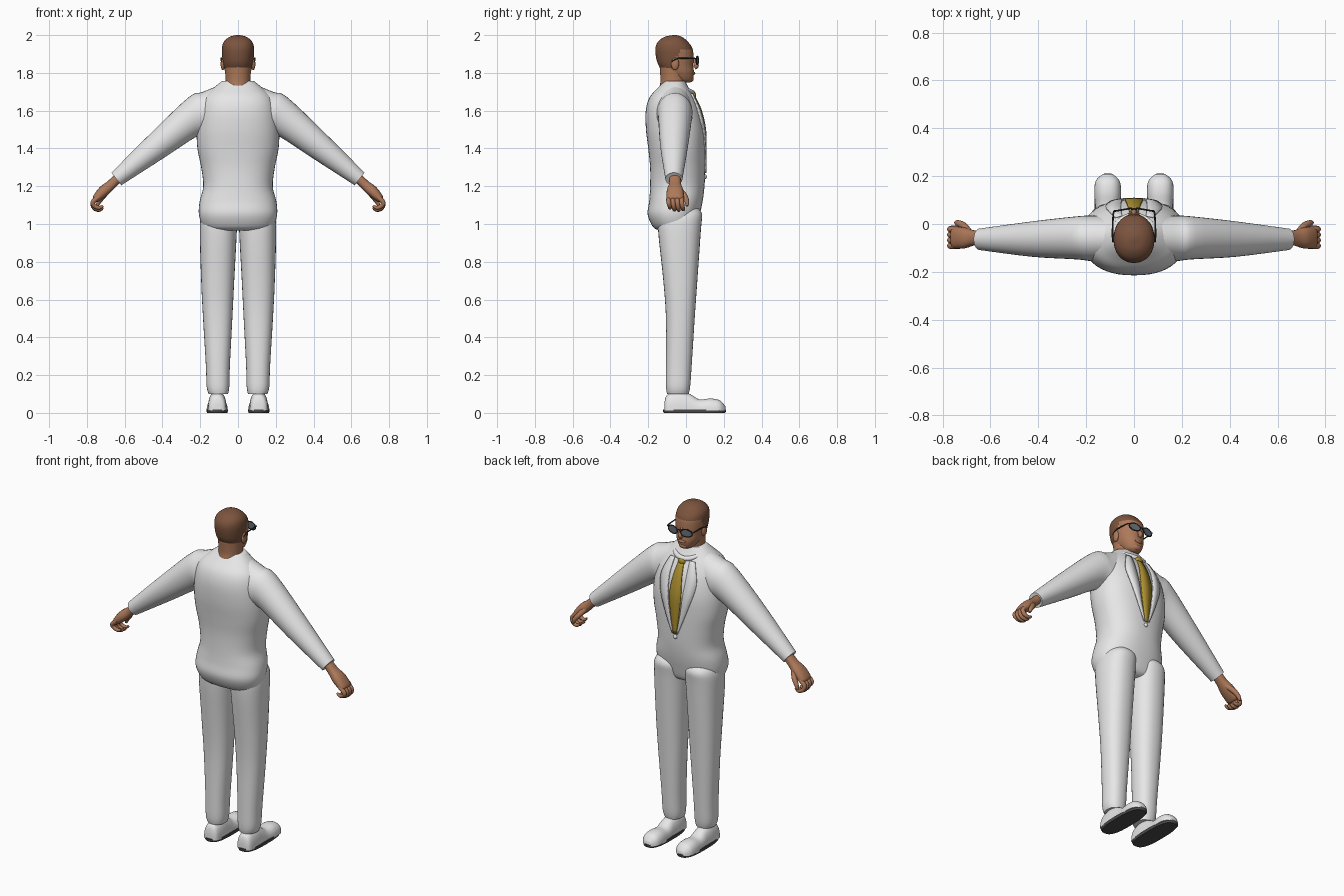
import bpy, bmesh, math
from mathutils import Vector

if "Cube" in bpy.data.objects:
    bpy.data.objects.remove(bpy.data.objects["Cube"])


def material(name, rgb):
    m = bpy.data.materials.new(name)
    m.use_nodes = True
    m.diffuse_color = (*rgb, 1)
    m.node_tree.nodes["Principled BSDF"].inputs["Base Color"].default_value = (*rgb, 1)
    return m


CLOTH = material("white_cloth", (0.8, 0.8, 0.8))
SKIN = material("skin", (0.42, 0.19, 0.1))
HAIR = material("brown_hair", (0.2, 0.088, 0.048))
GOLD = material("gold_tie", (0.42, 0.28, 0.03))
DARK = material("dark_frame", (0.03, 0.03, 0.035))
LENS = material("grey_lens", (0.14, 0.16, 0.19))
SOLE = material("dark_sole", (0.07, 0.07, 0.07))


def finish(name, bm, *mats, rule=None):
    """Turn a bmesh into a smooth shaded object, colouring faces by a rule."""
    bmesh.ops.recalc_face_normals(bm, faces=bm.faces)
    if rule:
        for f in bm.faces:
            f.material_index = int(rule(f.calc_center_median()))
    me = bpy.data.meshes.new(name)
    bm.to_mesh(me)
    bm.free()
    for m in mats:
        me.materials.append(m)
    ob = bpy.data.objects.new(name, me)
    bpy.context.collection.objects.link(ob)
    bpy.ops.object.select_all(action="DESELECT")
    ob.select_set(True)
    bpy.context.view_layer.objects.active = ob
    bpy.ops.object.shade_smooth_by_angle(angle=math.radians(45))
    return ob


def smooth(keys, steps=4):
    """Catmull-Rom interpolation of a list of number tuples."""
    out, last = [], len(keys) - 1
    for i in range(last):
        a, b, c, d = (keys[max(0, min(last, i + k))] for k in (-1, 0, 1, 2))
        for s in range(steps):
            t = s / steps
            out.append(tuple(q + t / 2 * (r - p + t * (2 * p - 5 * q + 4 * r - w + t * (3 * q - p - 3 * r + w)))
                             for p, q, r, w in zip(a, b, c, d)))
    return out + [tuple(keys[-1])]


def loft(name, rings, *mats, e=2.0, n=32, rule=None, floor=None):
    """Skin superellipse rings, each given as centre and two half axes."""
    bm = bmesh.new()
    loops = []
    for c, u, v in rings:
        loop = []
        for k in range(n):
            a = math.tau * k / n
            x, y = (math.copysign(abs(w) ** (2 / e), w) for w in (math.cos(a), math.sin(a)))
            p = Vector(c) + Vector(u) * x + Vector(v) * y
            if floor is not None:
                p.z = max(p.z, floor)
            loop.append(bm.verts.new(p))
        loops.append(loop)
    for p, q in zip(loops, loops[1:]):
        for k in range(n):
            bm.faces.new((p[k], p[(k + 1) % n], q[(k + 1) % n], q[k]))
    bm.faces.new(loops[0])
    bm.faces.new(loops[-1])
    return finish(name, bm, *mats, rule=rule)


def stack(keys, s=1, steps=4):
    """Horizontal rings from rows of z, x min, x max, y back, y front."""
    return [((s * (a + b) / 2, (c + d) / 2, z), ((b - a) / 2, 0, 0), (0, (d - c) / 2, 0))
            for z, a, b, c, d in smooth(keys, steps)]


def tube(name, points, mat, ref, n=12):
    """Round tube through rows of x, y, z, radius."""
    rows = smooth(points, 4)
    rings = []
    for i, r in enumerate(rows):
        t = Vector(rows[min(i + 1, len(rows) - 1)][:3]) - Vector(rows[max(i - 1, 0)][:3])
        u = t.cross(Vector(ref)).normalized()
        rings.append((r[:3], u * r[3], t.cross(u).normalized() * r[3]))
    return loft(name, rings, mat, n=n)


def ball(name, centre, size, mat):
    bm = bmesh.new()
    bmesh.ops.create_uvsphere(bm, u_segments=20, v_segments=12, radius=1)
    for v in bm.verts:
        v.co = Vector(centre) + Vector([a * b for a, b in zip(v.co, size)])
    return finish(name, bm, mat)


# jacket body
body = [(z, -w, w, b, f) for z, w, b, f in (
    (.965, .15, -.14, .03), (.985, .185, -.175, .055), (1.05, .207, -.203, .073), (1.12, .203, -.195, .088),
    (1.2, .184, -.19, .098), (1.3, .195, -.19, .102), (1.4, .215, -.2, .103), (1.5, .218, -.212, .1),
    (1.6, .205, -.213, .078), (1.67, .18, -.193, .045), (1.72, .13, -.15, .015), (1.757, .085, -.115, -.005))]
POWER = 2.3
loft("jacket_body", stack(body), CLOTH, e=POWER, n=48)
dense = smooth(body, 8)


def front_y(x, z):
    for p, q in zip(dense, dense[1:]):
        if p[0] <= z <= q[0]:
            t = (z - p[0]) / (q[0] - p[0])
            _, _, w, b, f = (i + (j - i) * t for i, j in zip(p, q))
            return (b + f) / 2 + (f - b) / 2 * (1 - min(1, abs(x) / w) ** POWER) ** (1 / POWER)


def plate(name, rows, mat, s=1, lift=.003):
    """Thin plate laid on the jacket front, from rows of z, x min, x max."""
    bm = bmesh.new()
    grid = [[bm.verts.new((s * x, front_y(x, z) + lift, z)) for x in (a, (a + b) / 2, b)]
            for z, a, b in smooth(rows, 4)]
    for p, q in zip(grid, grid[1:]):
        for k in (0, 1):
            bm.faces.new((p[k], p[k + 1], q[k + 1], q[k]))
    ob = finish(name, bm, mat)
    mod = ob.modifiers.new("thickness", "SOLIDIFY")
    mod.thickness, mod.offset = .007, 0


# tie, knot and jacket button
plate("tie", [(z, -w, w) for z, w in ((1.67, .018), (1.6, .028), (1.5, .037), (1.4, .029), (1.27, .01))], GOLD)
ball("tie_knot", (0, .04, 1.68), (.024, .014, .02), GOLD)
ball("jacket_button", (0, front_y(0, 1.25), 1.25), (.012, .01, .012), CLOTH)

# rolled collar around the neck
tube("collar", [(.088 * math.cos(a), -.055 + .088 * math.sin(a), 1.735 - .04 * math.sin(a), .014)
                for a in (math.pi * k / 8 for k in range(9))], CLOTH, (0, 0, 1))

# neck
loft("neck", stack([(1.66, -.06, .06, -.12, 0), (1.715, -.068, .068, -.14, .002), (1.76, -.066, .066, -.135, 0),
                    (1.84, -.07, .07, -.14, 0)]), SKIN)

# head, with hair coloured above the hairline and behind the ears
skull = [(z, -w, w, b, f) for z, w, b, f in (
    (1.748, .022, -.04, .02), (1.762, .045, -.07, .034), (1.8, .066, -.115, .042), (1.84, .077, -.145, .038),
    (1.88, .083, -.158, .04), (1.93, .085, -.162, .034), (1.965, .075, -.148, .01), (1.99, .046, -.115, -.02),
    (2, .01, -.07, -.05))]
loft("head", stack(skull, steps=8), SKIN, HAIR, e=2.15, n=64,
     rule=lambda p: p.z > 1.925 or (p.y < -.035 and p.z > 1.885) or (p.y < -.06 and p.z > 1.825))
tube("nose", [(0, .036, 1.88, .007), (0, .046, 1.86, .009), (0, .054, 1.838, .014), (0, .045, 1.826, .01)],
     SKIN, (1, 0, 0))
ball("lips", (0, .038, 1.798), (.024, .011, .009), SKIN)
ball("chin", (0, .026, 1.768), (.026, .014, .016), SKIN)

# glasses bridge
tube("glasses_bridge", [(-.012, .06, 1.873, .003), (0, .063, 1.876, .003), (.012, .06, 1.873, .003)], DARK, (0, 0, 1))

for side, s in (("left", 1), ("right", -1)):
    # lapel
    plate(side + "_lapel", [(1.69, .05, .08), (1.6, .055, .115), (1.52, .05, .11), (1.4, .036, .07),
                            (1.27, .012, .018)], CLOTH, s)

    # sleeve: rows of top x, top z, bottom x, bottom z, y centre, y half depth
    sleeve = smooth([(.1, 1.735, .1, 1.5, -.06, .09), (.19, 1.698, .16, 1.47, -.06, .095),
                     (.26, 1.672, .215, 1.465, -.058, .09), (.45, 1.492, .4, 1.345, -.063, .074),
                     (.67, 1.272, .618, 1.205, -.064, .045)])
    loft(side + "_sleeve", [((s * (a + c) / 2, y, (b + d) / 2), (s * (a - c) / 2, 0, (b - d) / 2), (0, w, 0))
                            for a, b, c, d, y, w in sleeve], CLOTH)

    # hand: palm, curled fingers and thumb
    palm = smooth([(.62, 1.26, .025, .03), (.67, 1.21, .026, .032), (.71, 1.175, .03, .044),
                   (.75, 1.135, .022, .044), (.757, 1.125, .012, .03)])
    loft(side + "_palm", [((s * x, -.058, z), (s * t * .7, 0, t * .7), (0, w, 0)) for x, z, t, w in palm],
         SKIN, e=2.4, n=20)
    for k, finger in enumerate(("little", "ring", "middle", "index")):
        y = -.092 + .023 * k
        drop = (.012, .002, 0, .004)[k]
        tube(f"{side}_{finger}_finger", [(s * .735, y, 1.145, .012), (s * .767, y, 1.118, .0125),
             (s * .762, y + .005, 1.085 + drop, .0115), (s * .735, y + .008, 1.074 + drop, .01),
             (s * .715, y + .008, 1.085 + drop, .006)], SKIN, (0, 1, 0))
    tube(side + "_thumb", [(s * .69, -.035, 1.18, .016), (s * .712, -.008, 1.15, .015),
         (s * .735, .004, 1.12, .0125), (s * .745, .006, 1.095, .007)], SKIN, (0, 1, 0))

    # trouser leg
    loft(side + "_trouser_leg", stack([
        (1.085, .03, .165, -.11, .062), (1.05, .008, .192, -.14, .085), (.97, .006, .202, -.148, .079),
        (.7, .02, .195, -.12, .06), (.5, .03, .185, -.106, .046), (.25, .043, .17, -.106, .03),
        (.14, .046, .166, -.106, .022), (.1, .053, .155, -.1, .014)], s), CLOTH, e=2.3)

    # shoe upper and sole
    upper = smooth([(-.115, .05, .025), (-.1, .095, .044), (-.04, .115, .05), (.02, .1, .049), (.07, .072, .051),
                    (.13, .076, .056), (.18, .066, .05), (.208, .035, .022)])
    loft(side + "_shoe", [((s * .11, y, .012), (w, 0, 0), (0, 0, h - .012)) for y, h, w in upper],
         CLOTH, e=2.4, floor=.012)
    loft(side + "_sole", [((s * .11, .045, z), (.056 * g, 0, 0), (0, .167 * g, 0))
                          for z, g in ((0, .97), (.008, 1), (.018, 1))], SOLE, e=2.8)

    # ear
    ball(side + "_ear", (s * .08, -.058, 1.848), (.012, .021, .034), SKIN)

    # glasses lens, rim and temple
    rim = [(s * (.045 + .034 * math.cos(a)), .06 - .006 * math.cos(a), 1.866 + .022 * math.sin(a), .0035)
           for a in (math.tau * k / 12 for k in range(13))]
    tube(side + "_lens_rim", rim, DARK, (0, 1, 0), n=8)
    loft(side + "_lens", [((s * .045, y, 1.866), (s * .034, -.006, 0), (0, 0, .022)) for y in (.0585, .0615)],
         LENS, n=24)
    tube(side + "_temple", [(s * .078, .055, 1.873, .0035), (s * .086, .045, 1.877, .0035),
         (s * .09, -.04, 1.877, .0035), (s * .088, -.075, 1.86, .003)], DARK, (0, 0, 1), n=8)
